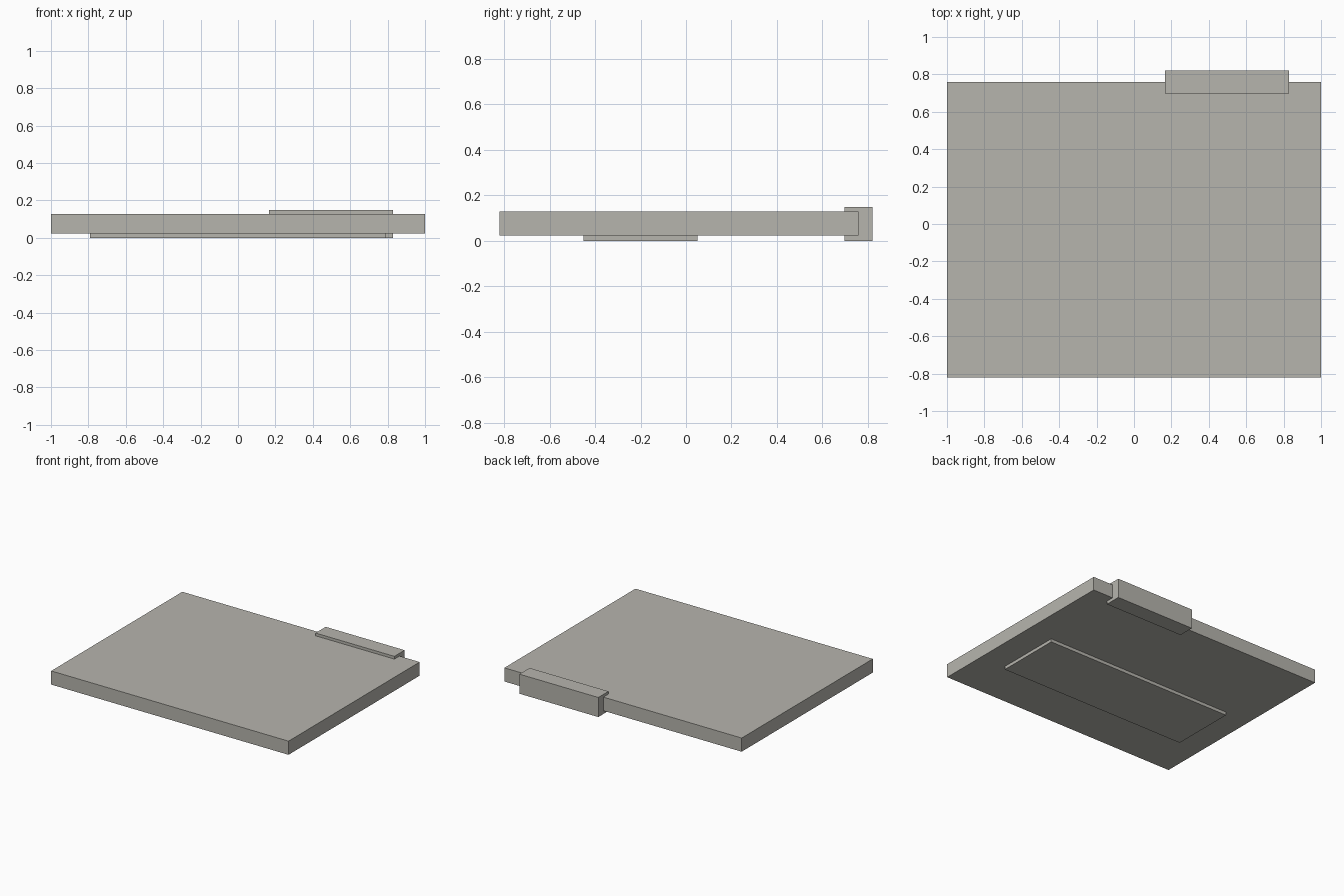
import bpy
import bmesh

cube = bpy.data.objects.get("Cube")
if cube:
    bpy.data.objects.remove(cube, do_unlink=True)

# One warm grey for every part
COLOUR = (0.47, 0.46, 0.42, 1.0)
grey = bpy.data.materials.new("warm_grey")
grey.use_nodes = True
grey.diffuse_color = COLOUR
grey.node_tree.nodes["Principled BSDF"].inputs["Base Color"].default_value = COLOUR


def extrude_profile(name, profile, x0, x1):
    """Sweep a closed (y, z) outline along x from x0 to x1."""
    bm = bmesh.new()
    face = bm.faces.new([bm.verts.new((x0, y, z)) for y, z in profile])
    swept = bmesh.ops.extrude_face_region(bm, geom=[face])["geom"]
    verts = [v for v in swept if isinstance(v, bmesh.types.BMVert)]
    bmesh.ops.translate(bm, verts=verts, vec=(x1 - x0, 0, 0))
    bmesh.ops.recalc_face_normals(bm, faces=bm.faces)
    mesh = bpy.data.meshes.new(name)
    bm.to_mesh(mesh)
    bm.free()
    mesh.materials.append(grey)
    obj = bpy.data.objects.new(name, mesh)
    bpy.context.collection.objects.link(obj)
    return obj


def rectangle(y0, y1, z0, z1):
    return [(y0, z0), (y1, z0), (y1, z1), (y0, z1)]


BOTTOM, TOP, BACK = 0.024, 0.128, 0.758   # faces of the main slab
CLIP_FRONT, CLIP_BACK, CLIP_TOP = 0.697, 0.82, 0.149

# Main slab
extrude_profile("slab", rectangle(-0.82, BACK, BOTTOM, TOP), -1, 1)

# Raised plate on the underside
extrude_profile("underside_plate", rectangle(-0.45, 0.05, 0, BOTTOM), -0.79, 0.79)

# C-shaped clip gripping the back edge
clip_outline = [
    (CLIP_FRONT, 0), (CLIP_BACK, 0), (CLIP_BACK, CLIP_TOP), (CLIP_FRONT, CLIP_TOP),
    (CLIP_FRONT, TOP), (BACK, TOP), (BACK, BOTTOM), (CLIP_FRONT, BOTTOM),
]
extrude_profile("edge_clip", clip_outline, 0.165, 0.83)
